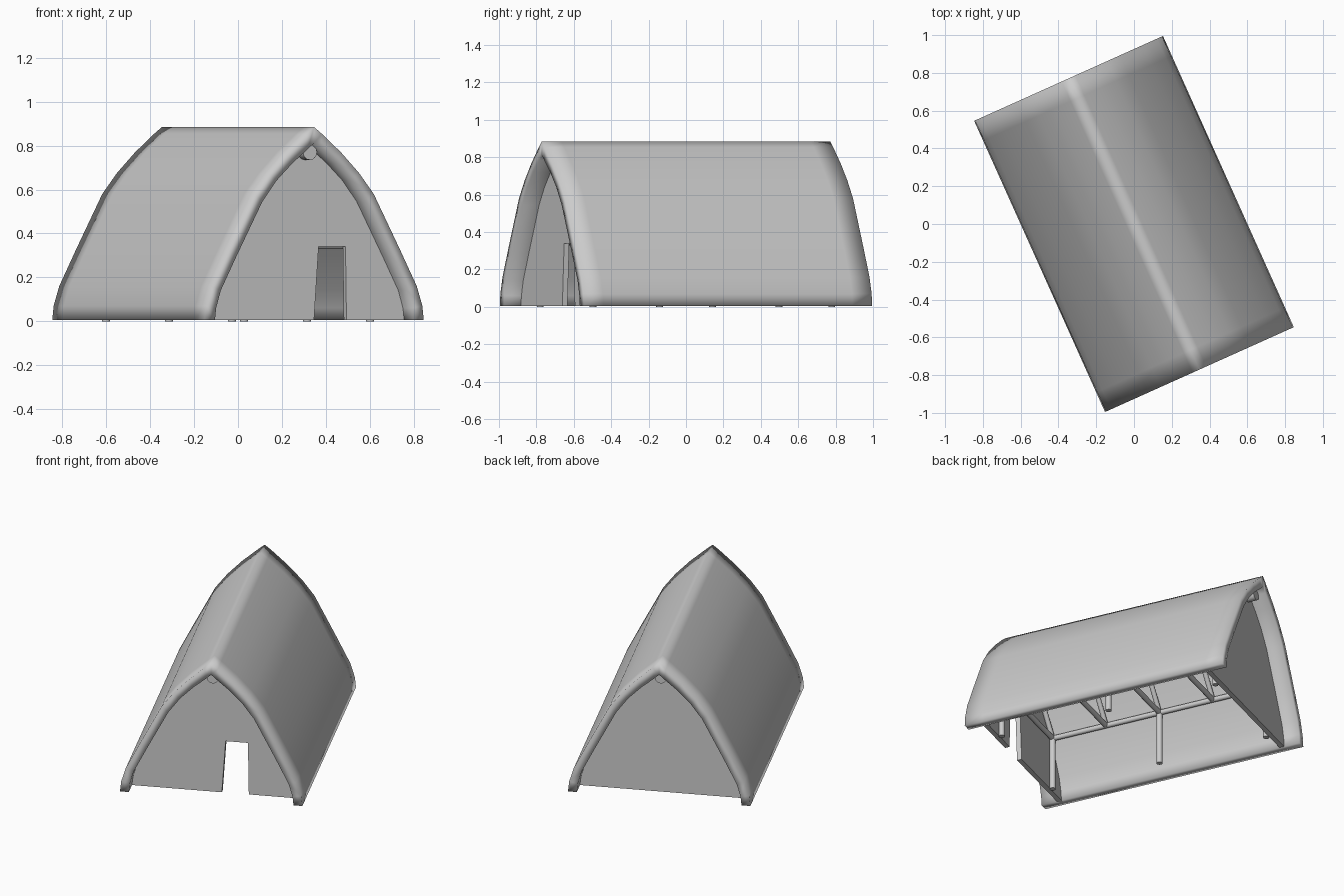
import bpy, bmesh
from math import radians
from mathutils import Matrix, Vector

if "Cube" in bpy.data.objects:
    bpy.data.objects.remove(bpy.data.objects["Cube"])

TURN = Matrix.Rotation(radians(24.2), 4, 'Z')   # whole hut is turned on its base
BASE = 0.005
OUTER = [(.548, BASE), (.541, .07), (.513, .16), (.43, .325), (.298, .58),
         (.225, .675), (.136, .768), (.04, .853), (0, .885)]
INNER = [(.495, BASE), (.489, .06), (.466, .14), (.388, .295), (.258, .545),
         (.188, .64), (.108, .72), (.03, .785), (0, .812)]
HALF, WALL_Y, POST_X, POST_Y, PLATE_Z = .845, .73, .345, .70, .345


def finish(name, bm, angle=None):
    bmesh.ops.recalc_face_normals(bm, faces=bm.faces)
    bm.transform(TURN)
    me = bpy.data.meshes.new(name)
    bm.to_mesh(me)
    bm.free()
    ob = bpy.data.objects.new(name, me)
    bpy.context.collection.objects.link(ob)
    bpy.ops.object.select_all(action='DESELECT')
    ob.select_set(True)
    bpy.context.view_layer.objects.active = ob
    if angle is None:
        bpy.ops.object.shade_smooth()
    else:
        bpy.ops.object.shade_smooth_by_angle(angle=radians(angle))
    return ob


def arch(half):
    """Full arch from right foot over the ridge to left foot."""
    return half + [(-x, z) for x, z in reversed(half[:-1])]


def pole(name, a, b, r, sides=12):
    a, b = Vector(a), Vector(b)
    d = b - a
    m = Matrix.Translation((a + b) / 2) @ d.to_track_quat('Z', 'Y').to_matrix().to_4x4()
    bm = bmesh.new()
    bmesh.ops.create_cone(bm, cap_ends=True, segments=sides, radius1=r, radius2=r,
                          depth=d.length, matrix=m)
    return finish(name, bm, 40)


# thick pointed-arch roof, with loops where the end walls meet it
def roof():
    bm = bmesh.new()
    section = arch(OUTER) + arch(INNER)[::-1]
    k = len(section)
    rings = [[bm.verts.new((x, y, z)) for x, z in section]
             for y in (-HALF, -WALL_Y, WALL_Y, HALF)]
    for r0, r1 in zip(rings, rings[1:]):
        for i in range(k):
            j = (i + 1) % k
            bm.faces.new((r0[i], r0[j], r1[j], r1[i]))
    for r in (rings[0], rings[-1]):
        for i in range(k // 2 - 1):
            bm.faces.new((r[i], r[i + 1], r[k - 2 - i], r[k - 1 - i]))
    finish("roof", bm)


# end walls, tucked slightly into the roof thickness
def end_wall(name, y, notch=()):
    mid = [((a[0] + b[0]) / 2, (a[1] + b[1]) / 2) for a, b in zip(OUTER, INNER)]
    thick = .03
    bm = bmesh.new()
    face = bm.faces.new([bm.verts.new((x, y - thick / 2, z))
                         for x, z in arch(mid) + list(notch)])
    ext = bmesh.ops.extrude_face_region(bm, geom=[face], use_keep_orig=True)
    bmesh.ops.translate(bm, vec=(0, thick, 0),
                        verts=[v for v in ext['geom'] if isinstance(v, bmesh.types.BMVert)])
    finish(name, bm, 35)


roof()
end_wall("back_wall", WALL_Y)
end_wall("front_wall", -WALL_Y, [(.045, BASE), (.068, .34), (.202, .34), (.207, BASE)])

# ridge pole poking out under both gables
pole("ridge_pole", (0, -.80, .77), (0, .80, .77), .035, 16)

# posts and eave beams
for s, side in ((-1, "left"), (1, "right")):
    x = s * POST_X
    pole(f"{side}_eave_beam", (x, -POST_Y, PLATE_Z), (x, POST_Y, PLATE_Z), .016)
    for i in (-1, 0, 1):
        pole(f"{side}_post_{i + 2}", (x, i * POST_Y, 0), (x, i * POST_Y, PLATE_Z), .018)

# tie beams and rafters
for i in range(-2, 3):
    y = i * POST_Y / 2
    pole(f"tie_beam_{i + 3}", (-POST_X, y, PLATE_Z), (POST_X, y, PLATE_Z), .016)
    for s, side in ((-1, "left"), (1, "right")):
        pole(f"{side}_rafter_{i + 3}", (s * POST_X, y, PLATE_Z), (0, y, .77), .015)
